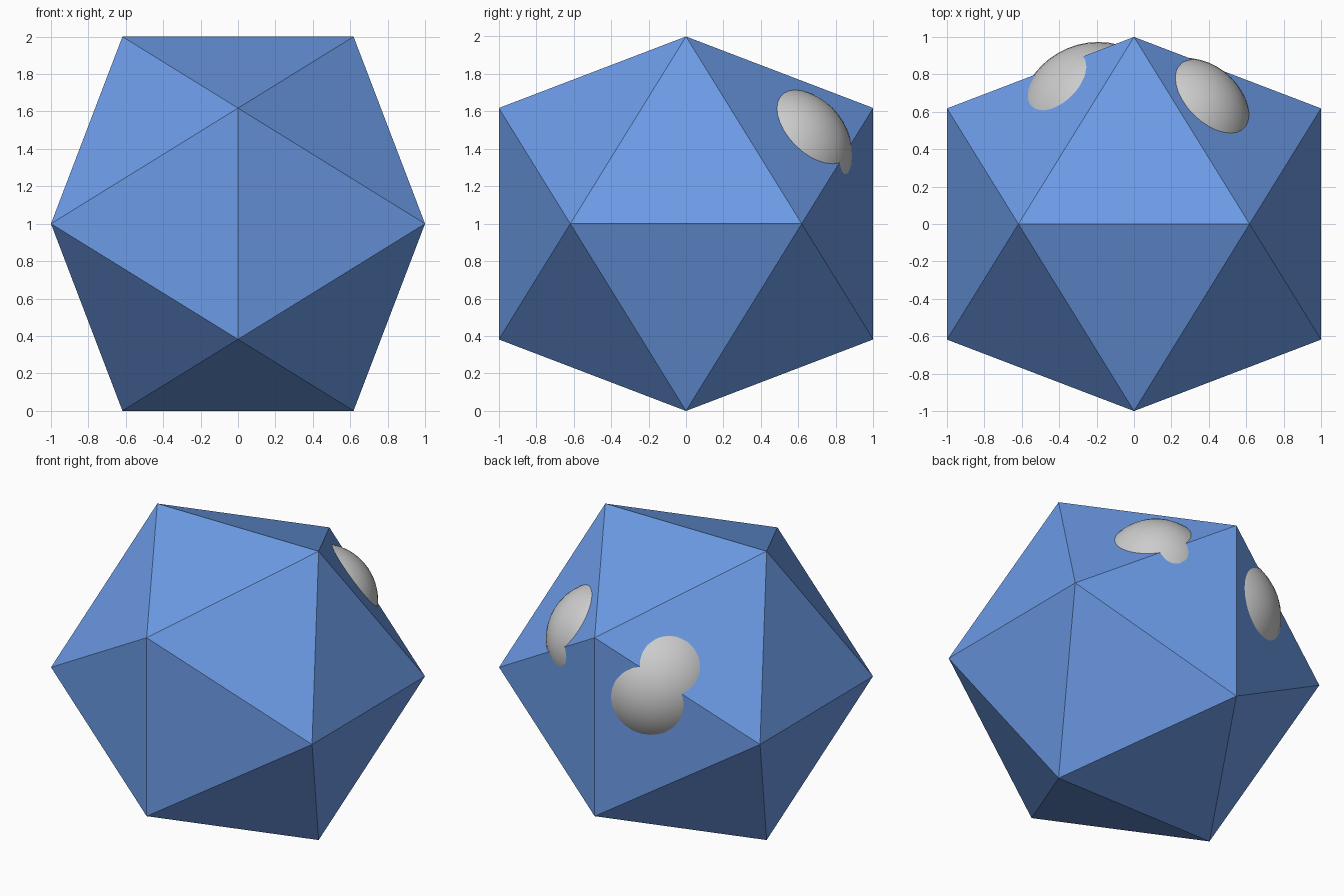
import bpy, bmesh

if "Cube" in bpy.data.objects:
    bpy.data.objects.remove(bpy.data.objects["Cube"])

SHORT = (5 ** 0.5 - 1) / 2   # golden ratio conjugate, half the edge length


def add_object(name, bm):
    mesh = bpy.data.meshes.new(name)
    bm.to_mesh(mesh)
    bm.free()
    obj = bpy.data.objects.new(name, mesh)
    bpy.context.collection.objects.link(obj)
    return obj


# Twenty-sided shell: corners of three crossed golden rectangles
bm = bmesh.new()
for a in (-1, 1):
    for b in (-SHORT, SHORT):
        for corner in ((b, 0, a), (a, b, 0), (0, a, b)):
            bm.verts.new((corner[0], corner[1], corner[2] + 1))
bmesh.ops.convex_hull(bm, input=bm.verts)
bmesh.ops.recalc_face_normals(bm, faces=bm.faces)
shell = add_object("icosahedron_shell", bm)
blue = bpy.data.materials.new("shell_blue")
blue.diffuse_color = (0.15, 0.33, 0.80, 1)
blue.use_nodes = True
blue.node_tree.nodes["Principled BSDF"].inputs["Base Color"].default_value = blue.diffuse_color
shell.data.materials.append(blue)


# Smooth balls inside, bulging out through the back faces
def ball(name, center, radius):
    bm = bmesh.new()
    bmesh.ops.create_uvsphere(bm, u_segments=48, v_segments=24, radius=radius)
    for face in bm.faces:
        face.smooth = True
    obj = add_object(name, bm)
    obj.location = center


ball("left_bulge", (-0.19, 0.543, 1.22), 0.43)
ball("right_bulge", (0.264, 0.529, 1.363), 0.36)
